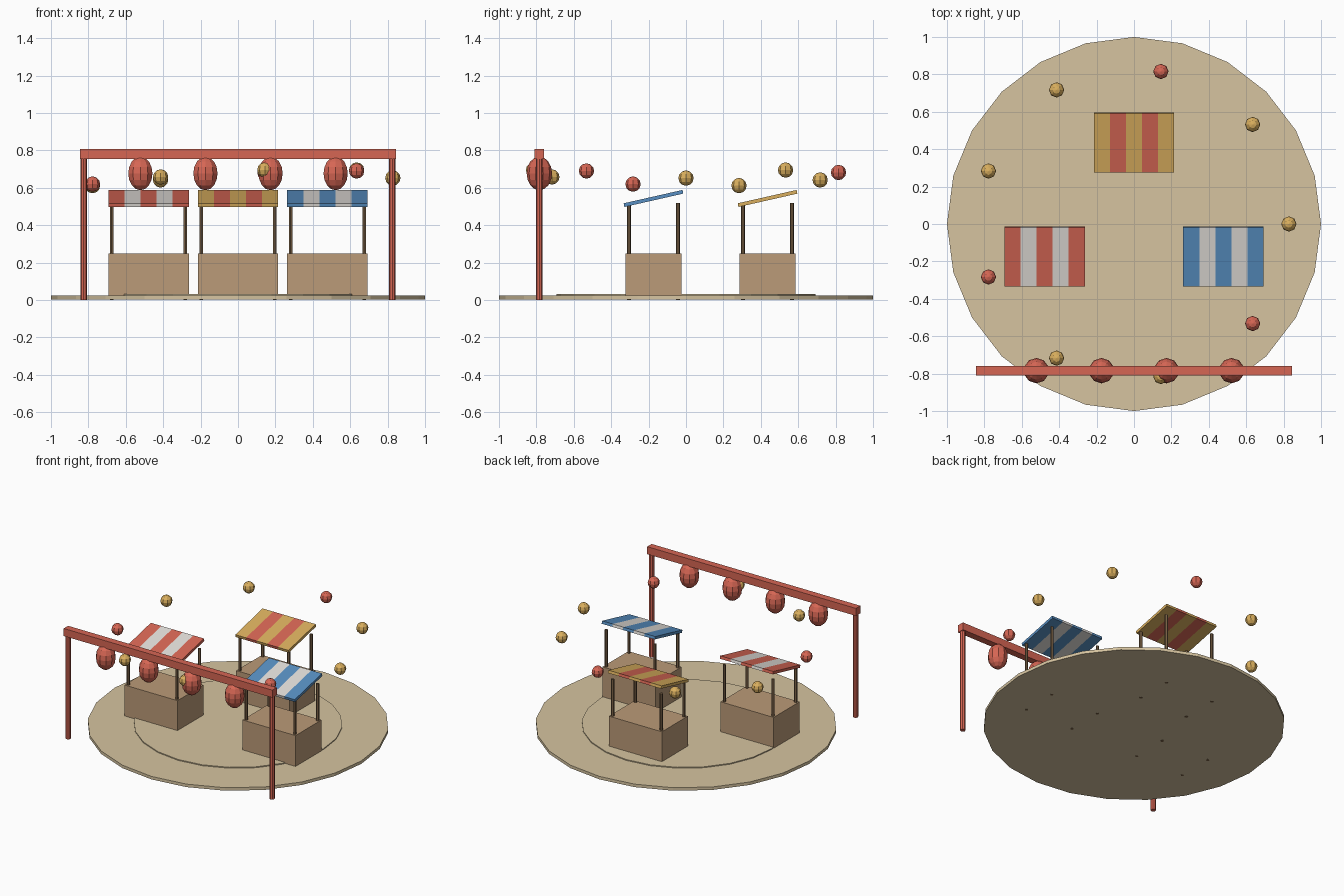
import bpy, bmesh, math
from mathutils import Matrix

if "Cube" in bpy.data.objects:
    bpy.data.objects.remove(bpy.data.objects["Cube"])


def material(name, rgb):
    m = bpy.data.materials.new(name)
    lin = [((c / 255 + 0.055) / 1.055) ** 2.4 for c in rgb]
    m.diffuse_color = (*lin, 1)
    m.use_nodes = True
    m.node_tree.nodes["Principled BSDF"].inputs["Base Color"].default_value = m.diffuse_color
    return m


SAND = material("sand", (214, 196, 160))
RED = material("lantern red", (214, 102, 84))
WHITE = material("canvas white", (226, 222, 217))
GOLD = material("gold", (218, 175, 94))
BLUE = material("canvas blue", (88, 143, 194))
WOOD = material("counter wood", (187, 155, 120))
DARK = material("post wood", (122, 97, 70))


def finish(bm, name, mats, loc, rot_x=0):
    bmesh.ops.recalc_face_normals(bm, faces=bm.faces)
    me = bpy.data.meshes.new(name)
    bm.to_mesh(me)
    bm.free()
    for m in mats:
        me.materials.append(m)
    ob = bpy.data.objects.new(name, me)
    ob.location = loc
    ob.rotation_euler.x = rot_x
    bpy.context.collection.objects.link(ob)
    return ob


def box(name, size, loc, mat):
    bm = bmesh.new()
    bmesh.ops.create_cube(bm, size=1, matrix=Matrix.Diagonal((*size, 1)))
    return finish(bm, name, [mat], loc)


def cylinder(name, r, z0, z1, x, y, sides, mat):
    bm = bmesh.new()
    bmesh.ops.create_cone(bm, cap_ends=True, segments=sides, radius1=r,
                          radius2=r, depth=z1 - z0)
    return finish(bm, name, [mat], (x, y, (z0 + z1) / 2))


def ball(name, r, rz, loc, seg, rings, mat):
    bm = bmesh.new()
    bmesh.ops.create_uvsphere(bm, u_segments=seg, v_segments=rings, radius=1,
                              matrix=Matrix.Diagonal((r, r, rz, 1)))
    return finish(bm, name, [mat], loc)


def awning(name, loc, mats, w=0.43, d=0.323, t=0.02, n=5):
    # Tilted slab cut into stripes, coloured by x position
    bm = bmesh.new()
    bmesh.ops.create_cube(bm, size=1, matrix=Matrix.Diagonal((w, d, t, 1)))
    for i in range(1, n):
        bmesh.ops.bisect_plane(bm, geom=bm.verts[:] + bm.edges[:] + bm.faces[:],
                               plane_co=(-w / 2 + w * i / n, 0, 0), plane_no=(1, 0, 0))
    for f in bm.faces:
        i = int((f.calc_center_median().x + w / 2) / w * n)
        f.material_index = min(i, n - 1) % 2
    return finish(bm, name, mats, loc, 0.223)


# Round plaza with a slightly raised middle
cylinder("plaza", 1.0, 0.002, 0.024, 0, 0, 24, SAND)
cylinder("plaza_centre", 0.693, 0.012, 0.031, 0, 0, 24, SAND)

# Three market stalls
stalls = [("left", -0.478, -0.174, [RED, WHITE]),
          ("right", 0.478, -0.174, [BLUE, WHITE]),
          ("back", 0.0, 0.436, [GOLD, RED])]
for side, x, y, mats in stalls:
    box(side + "_counter", (0.43, 0.30, 0.235), (x, y, 0.1325), WOOD)
    for sx in (-1, 1):
        for sy in (-1, 1):
            cylinder(side + "_stall_post", 0.011, 0, 0.52,
                     x + sx * 0.197, y + sy * 0.131, 6, DARK)
    awning(side + "_awning", (x, y, 0.543), mats)

# Entrance gate with hanging lanterns
GATE_Y = -0.784
for sx in (-1, 1):
    cylinder("gate_post", 0.018, 0, 0.77, sx * 0.825, GATE_Y, 8, RED)
box("gate_beam", (1.69, 0.051, 0.055), (0, GATE_Y, 0.781), RED)
for i in range(4):
    ball("gate_lantern", 0.068, 0.09, (-0.522 + 0.348 * i, GATE_Y, 0.677), 10, 8, RED)

# Ring of floating lights at gently varying heights
heights = [0.652, 0.695, 0.682, 0.642, 0.612, 0.62, 0.658, 0.695, 0.69]
for i, z in enumerate(heights):
    a = math.radians(40 * i)
    ball("ring_light", 0.041, 0.041, (0.828 * math.cos(a), 0.828 * math.sin(a), z),
         8, 6, RED if i % 3 == 2 else GOLD)
